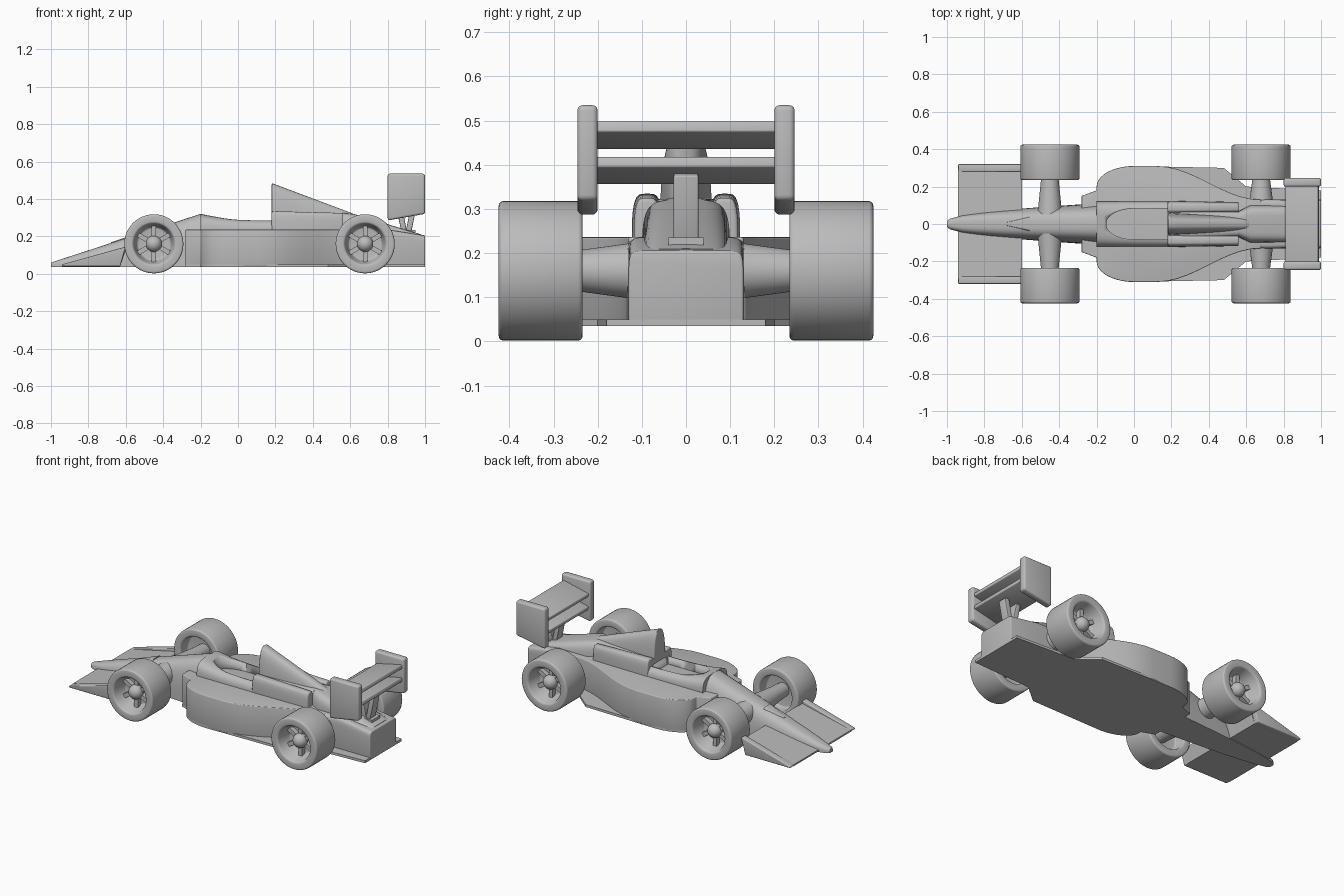
import bpy, bmesh
from math import sin, cos, pi, sqrt

default_cube = bpy.data.objects.get("Cube")
if default_cube:
    bpy.data.objects.remove(default_cube)

colour = (0.5, 0.5, 0.5, 1)
grey = bpy.data.materials.new("plain_grey")
grey.use_nodes = True
grey.diffuse_color = colour
grey.node_tree.nodes["Principled BSDF"].inputs["Base Color"].default_value = colour


def finish(part, name, bevel):
    """Name, colour, soften and shade the active object."""
    part.name = name
    part.data.materials.append(grey)
    if bevel:
        modifier = part.modifiers.new("soft_edges", 'BEVEL')
        modifier.width = bevel
        modifier.segments = 3
        modifier.angle_limit = pi / 4
        bpy.ops.object.modifier_apply(modifier=modifier.name)
    bpy.ops.object.shade_smooth_by_angle(angle=pi / 5)
    return part


def skin(name, rings, bevel=0):
    """Skin a list of equal closed rings, capped at both ends."""
    bm = bmesh.new()
    rows = [[bm.verts.new(point) for point in ring] for ring in rings]
    for near, far in zip(rows, rows[1:]):
        for i in range(len(near)):
            bm.faces.new((near[i - 1], near[i], far[i], far[i - 1]))
    bm.faces.new(rows[0])
    bm.faces.new(rows[-1])
    bmesh.ops.recalc_face_normals(bm, faces=bm.faces)
    mesh = bpy.data.meshes.new(name)
    bm.to_mesh(mesh)
    bm.free()
    part = bpy.data.objects.new(name, mesh)
    bpy.context.collection.objects.link(part)
    bpy.ops.object.select_all(action='DESELECT')
    part.select_set(True)
    bpy.context.view_layer.objects.active = part
    return finish(part, name, bevel)


def arch_loft(name, sections, bottom, power, centre=0, bevel=0):
    """Loft flat-bottomed arches along x; section = x, half width, top."""
    steps = 24
    rings = []
    for x, width, top in sections:
        ring = []
        for i in range(steps + 1):
            across, up = cos(pi * i / steps), abs(sin(pi * i / steps))
            y = width * abs(across) ** (2 / power) * (1 if across > 0 else -1)
            ring.append((x, centre + y, bottom + (top - bottom) * up ** (2 / power)))
        rings.append(ring)
    return skin(name, rings, bevel)


def plan(name, half, low, high, bevel=0):
    """Extrude a plan outline, mirrored across the centre line."""
    outline = half + [(x, -y) for x, y in reversed(half)]
    return skin(name, [[(x, y, z) for x, y in outline] for z in (low, high)], bevel)


def side(name, profile, start, end, bevel=0):
    """Extrude a side profile across the car."""
    return skin(name, [[(x, y, z) for x, z in profile] for y in (start, end)], bevel)


def lathe(name, profile, x, y, z, sign, bevel=0):
    """Revolve (radius, outward offset) points about a wheel axle."""
    turns = [2 * pi * i / 48 for i in range(48)]
    return skin(name, [[(x + radius * cos(a), y + sign * offset, z + radius * sin(a)) for a in turns]
                       for radius, offset in profile], bevel)


def box(name, centre, size, tilt=0, bevel=0):
    """Box turned about the sideways axis."""
    bpy.ops.mesh.primitive_cube_add(size=1, location=centre, rotation=(0, tilt, 0))
    bpy.context.object.scale = size
    bpy.ops.object.transform_apply(location=False, rotation=False, scale=True)
    return finish(bpy.context.object, name, bevel)


def wedge(name, start, end, height, bevel=0):
    """Front wing wedge rising toward the wheels."""
    profile = [(-0.94, 0.04), (-0.94, 0.05), (-0.6, height), (-0.63, 0.04)]
    return side(name, profile, start, end, bevel)


# Floor and side pods share the same rounded front
fractions = [i / 10 for i in range(11)]
front = [(-0.28, 0.15), (-0.2, 0.18)]
front += [(-0.2 * cos(t * pi / 2), 0.2 + 0.11 * sin(t * pi / 2)) for t in fractions]
taper = [(0.12 + 0.56 * t, 0.22 + 0.09 * cos(t * pi)) for t in fractions]
floor_bottom, body_bottom, pod_top = 0.035, 0.04, 0.236
plan("floor", front + [(0.48, 0.3), (0.6, 0.2), (1, 0.18)], floor_bottom, 0.05)
plan("side_pods", front + taper, body_bottom, pod_top, 0.005)

# Nose with a small wedge on top
nose = [(0.8 * t - 1, 0.015 + 0.095 * sqrt(t), 0.06 + 0.26 * t) for t in [0, 0.02] + fractions[1:]]
arch_loft("nose", nose, floor_bottom, 3)
arch_loft("nose_wedge", [(-0.68, 0.01, 0.168), (-0.56, 0.04, 0.208)], 0.1, 8)

# Cockpit tub with a rounded opening
tub = arch_loft("cockpit_tub", [(0.4 * t - 0.2, 0.122, 0.29 + 0.03 * (1 - t) ** 3) for t in fractions], 0.2, 4)
opening = [(-0.15 * cos(t * pi / 2), 0.082 * sin(t * pi / 2)) for t in fractions[1:]]
cutter = plan("opening_cutter", opening + [(0.18, 0.082)], 0.1, 0.5)
cut = tub.modifiers.new("opening", 'BOOLEAN')
cut.object = cutter
cut.operation = 'DIFFERENCE'
bpy.context.view_layer.objects.active = tub
bpy.ops.object.modifier_apply(modifier=cut.name)
bpy.data.objects.remove(cutter)
nose_infill = [(x, y) for x, y in opening]

# Engine cover, air intake and tail
cover_start, cover_end = 0.18, 0.56
arch_loft("engine_cover", [(cover_start, 0.1, 0.325), (cover_end, 0.07, 0.325)], 0.2, 5)
arch_loft("air_intake", [(cover_start + 0.44 * t, 0.06 - 0.02 * t, 0.485 - 0.165 * t) for t in fractions],
          0.2, 3, bevel=0.008)
arch_loft("tail_deck", [(0.5, 0.04, 0.33), (0.62, 0.1, 0.32), (0.98, 0.1, 0.21)], 0.15, 5)
arch_loft("gearbox", [(0.45, 0.14, pod_top), (0.8, 0.13, pod_top), (1, 0.13, 0.205)],
          body_bottom, 14, bevel=0.005)

# Wings and the forked strut
wedge("front_wing", -0.29, 0.29, 0.125)
for level, height in (("lower", 0.387), ("upper", 0.467)):
    box(level + "_rear_slat", (0.9, 0, height), (0.18, 0.42, 0.025), -0.22, 0.005)
for label, sign in (("front", -1), ("rear", 1)):
    box(label + "_strut_leg", (0.9 + sign * 0.025, 0, 0.29), (0.03, 0.056, 0.18), sign * 0.2, 0.004)
box("strut_foot", (0.9, 0, 0.22), (0.1, 0.08, 0.03))

rim, tread, half_width, axle_height = 0.11, 0.158, 0.095, 0.16
wheel_profile = [(0.02, 0), (0.09, 0), (rim, half_width), (tread, half_width), (tread, -half_width),
                 (rim, -half_width), (rim, -0.02), (0.02, -0.02)]

for label, sign in (("left", 1), ("right", -1)):
    # Cover pipes and wing end plates
    arch_loft(label + "_cover_pipe", [(cover_start, 0.035, 0.335), (cover_end, 0.03, 0.325)],
              0.2, 4, sign * 0.088, 0.008)
    wedge(label + "_front_end_plate", sign * 0.28, sign * 0.32, 0.145, 0.006)
    side(label + "_rear_end_plate", [(0.8, 0.285), (1, 0.32), (1, 0.535), (0.8, 0.535)],
         sign * 0.2, sign * 0.246, 0.012)
    # Wheels with hub, spokes and axle fairing
    for end, x, inner in (("front", -0.45, 0.05), ("rear", 0.68, 0.1)):
        tag = label + "_" + end
        y = sign * 0.329
        lathe(tag + "_wheel", wheel_profile, x, y, axle_height, sign, 0.01)
        bpy.ops.mesh.primitive_uv_sphere_add(radius=0.043, location=(x, y + sign * 0.03, axle_height))
        finish(bpy.context.object, tag + "_hub", 0)
        for spoke in range(6):
            angle = (spoke + 0.5) * pi / 3
            reach = 0.065
            box(tag + "_spoke", (x + reach * cos(angle), y + sign * 0.015, axle_height + reach * sin(angle)),
                (reach, 0.03, 0.025), -angle)
        lathe(tag + "_axle_fairing", [(0.066, inner), (0.047, 0.24), (0.042, 0.32)], x, 0, axle_height, sign)
